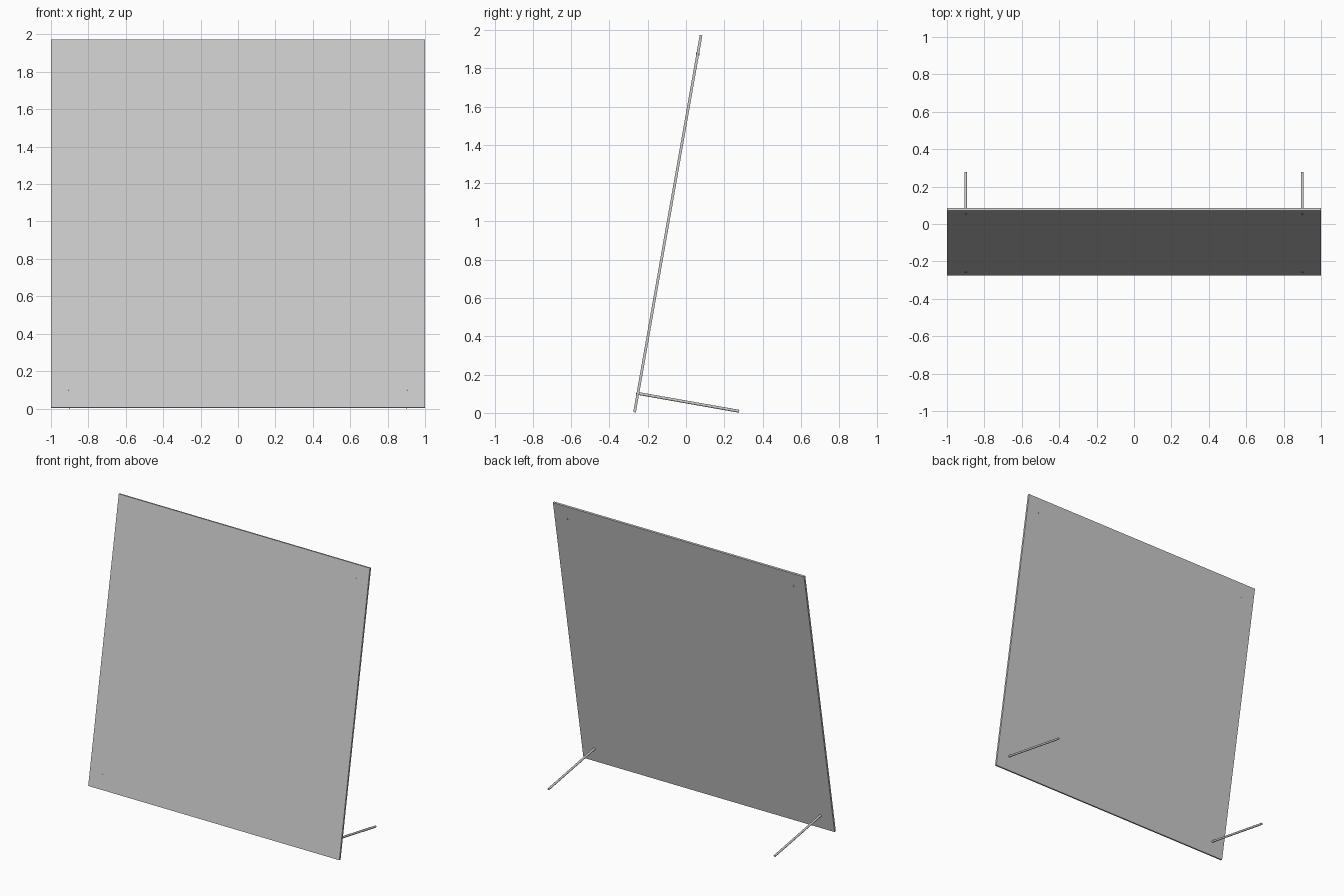
import bpy
from math import radians
from mathutils import Matrix, Vector

if "Cube" in bpy.data.objects:
    bpy.data.objects.remove(bpy.data.objects["Cube"])

TILT = radians(10)
THICK = 0.014
CENTRE = Vector((0, -0.095, 0.988))
# panel frame: local x = width, local z = height, local +y = backwards
FRAME = Matrix.Translation(CENTRE) @ Matrix.Rotation(-TILT, 4, 'X')


def rod(name, x, z, y0, y1, radius=0.0075):
    """Round rod running through the panel from local y0 to y1."""
    bpy.ops.mesh.primitive_cylinder_add(vertices=20, radius=radius, depth=y1 - y0)
    ob = bpy.context.object
    ob.name = name
    ob.matrix_world = (FRAME @ Matrix.Translation((x, (y0 + y1) / 2, z))
                       @ Matrix.Rotation(radians(90), 4, 'X'))
    bpy.ops.object.shade_smooth_by_angle()


# tilted square panel
bpy.ops.mesh.primitive_cube_add(size=1)
panel = bpy.context.object
panel.name = "panel"
panel.matrix_world = FRAME @ Matrix.Diagonal((2, THICK, 2, 1))

for side, x in (("left", -0.9), ("right", 0.9)):
    # short fixing pins at the top corners
    rod("top_pin_" + side, x, 0.9, -THICK / 2 - 0.002, THICK / 2 + 0.002)
    # long rear support legs at the bottom corners
    rod("rear_leg_" + side, x, -0.9, -THICK / 2 - 0.002, 0.537)
